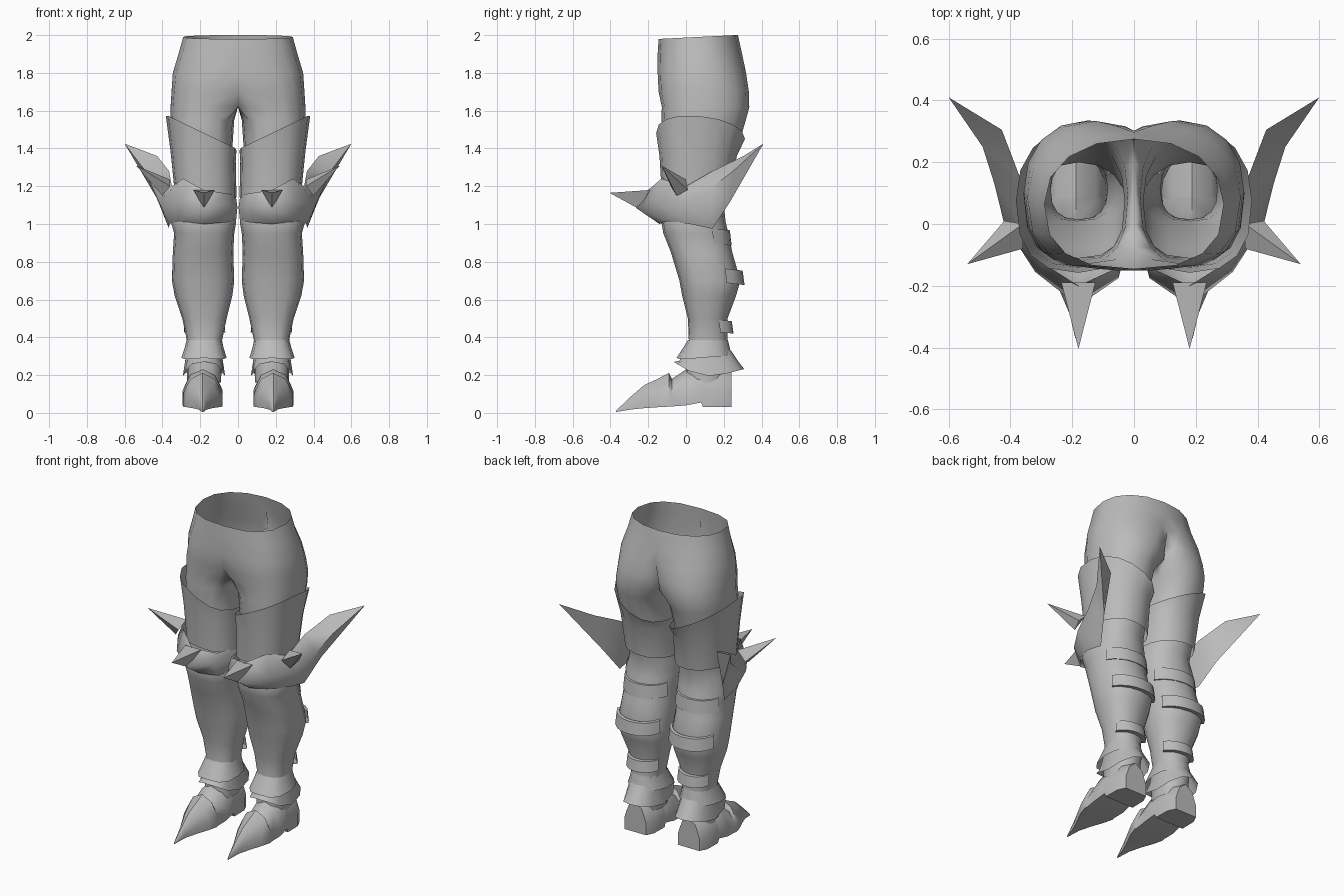
import bpy, bmesh, math

if "Cube" in bpy.data.objects:
    bpy.data.objects.remove(bpy.data.objects["Cube"])

steel = bpy.data.materials.new("grey_steel")
steel.diffuse_color = (0.5, 0.5, 0.5, 1)
steel.use_nodes = True
steel.node_tree.nodes["Principled BSDF"].inputs["Base Color"].default_value = steel.diffuse_color


def finish(name, bm, angle=50):
    """Turn a bmesh into a mirrored, smooth shaded part."""
    bmesh.ops.remove_doubles(bm, verts=bm.verts, dist=0.0005)
    bmesh.ops.recalc_face_normals(bm, faces=bm.faces)
    me = bpy.data.meshes.new(name)
    bm.to_mesh(me)
    bm.free()
    me.materials.append(steel)
    ob = bpy.data.objects.new(name, me)
    bpy.context.collection.objects.link(ob)
    m = ob.modifiers.new("other_side", 'MIRROR')
    m.merge_threshold = 0.001
    bpy.ops.object.select_all(action='DESELECT')
    ob.select_set(True)
    bpy.context.view_layer.objects.active = ob
    bpy.ops.object.shade_smooth_by_angle(angle=math.radians(angle))
    return ob


def loft(bm, rings, closed=True, caps=False):
    """Join rings of points with quads."""
    rows = [[bm.verts.new(p) for p in r] for r in rings]
    n = len(rows[0])
    for a, b in zip(rows, rows[1:]):
        for i in range(n if closed else n - 1):
            j = (i + 1) % n
            bm.faces.new((a[i], a[j], b[j], b[i]))
    if caps:
        bm.faces.new(rows[0])
        bm.faces.new(rows[-1])
    return rows


def ring(z, xin, xc, xout, yf, yb, fill=False, a0=0, a1=360, n=16):
    """Leg section, squarer in front; z may be a function of x and y.
    fill closes the front of the section flat towards the middle."""
    pts = []
    count = n if a1 - a0 == 360 else n + 1
    for i in range(count):
        a = math.radians(a0 + (a1 - a0) * i / n)
        c, s = math.cos(a), math.sin(a)
        power = 0.78 if s < 0 else 0.92
        c = math.copysign(abs(c) ** power, c) if abs(c) > 1e-6 else 0
        s = math.copysign(abs(s) ** power, s) if abs(s) > 1e-6 else 0
        x = max(0, xc + c * (xout - xc if c > 0 else xc - xin))
        y = (yf + yb) / 2 + s * (yb - yf) / 2
        if fill and c < 0 and s < -0.1:
            y = yf
        pts.append((x, y, z(x, y) if callable(z) else z))
    return pts


# Trousers and greaves: one shell from open waist to ankle
bm = bmesh.new()
loft(bm, [ring(*r) for r in (
    (lambda x, y: 1.987 + 0.05 * y, 0, 0, .29, -.145, .275),
    (1.9, 0, 0, .315, -.15, .297),
    (1.8, -.10, .06, .345, -.15, .318, True),
    (1.7, -.10, .12, .352, -.145, .333, True),
    (1.62, -.05, .15, .357, -.128, .335),
    (1.55, .02, .17, .357, -.13, .317),
    (1.4, .03, .18, .345, -.12, .272),
    (1.2, .025, .18, .32, -.11, .23),
    (1.1, .02, .18, .32, -.11, .2),
    (1.01, .01, .18, .355, -.13, .21),
    (.95, .02, .18, .338, -.12, .225),
    (.85, .025, .19, .345, -.08, .245),
    (.7, .02, .19, .35, -.035, .288),
    (.62, .03, .19, .335, -.02, .265),
    (.5, .06, .185, .295, .01, .22),
    (.38, .085, .18, .27, .015, .22),
    (.3, .085, .18, .27, 0, .23),
    (.16, .09, .18, .27, 0, .21))])
bmesh.ops.remove_doubles(bm, verts=bm.verts, dist=0.0005)
inner = [f for f in bm.faces if all(v.co.x < 0.0005 for v in f.verts)]
bmesh.ops.delete(bm, geom=inner, context='FACES')
finish("trousers_and_greaves", bm, 75)

# Thigh plates with a slanted upper rim
bm = bmesh.new()
loft(bm, [ring(*r) for r in (
    (lambda x, y: 1.395 + 0.48 * x - 0.1 * max(y, 0), .008, .18, .382, -.158, .312),
    (lambda x, y: 1.33 + 0.15 * x, .012, .18, .357, -.14, .268),
    (lambda x, y: 1.14 + 0.08 * x, .008, .18, .335, -.128, .238))])
finish("thigh_plate", bm)

# Knee guards sweeping back into wings: columns of top, middle, bottom
cols = [((.012, .02, 1.15), (.003, 0, 1.09), (.01, .02, 1.02)),
        ((.05, -.14, 1.16), (.05, -.175, 1.10), (.05, -.125, 1.01)),
        ((.18, -.20, 1.18), (.18, -.265, 1.085), (.18, -.14, 1.00)),
        ((.29, -.13, 1.24), (.32, -.155, 1.11), (.32, -.10, 1.015)),
        ((.35, 0, 1.20), (.42, 0, 1.12), (.365, .02, 1.00)),
        ((.365, .14, 1.28), (.452, .13, 1.19), (.365, .14, .975)),
        ((.428, .305, 1.36), (.49, .25, 1.28), (.42, .235, 1.12))]
bm = bmesh.new()
rows = loft(bm, cols, closed=False)
tip = bm.verts.new((.60, .41, 1.425))
t, m, b = rows[-1]
for f in ((t, m, tip), (m, b, tip), (b, t, tip)):
    bm.faces.new(f)
for p, q in zip(rows[4:], rows[5:]):
    bm.faces.new((p[0], q[0], q[2], p[2]))
finish("knee_wing", bm, 75)


def spike(name, base, point):
    bm = bmesh.new()
    vs = [bm.verts.new(p) for p in base]
    top = bm.verts.new(point)
    bm.faces.new(vs)
    for i in range(len(vs)):
        bm.faces.new((vs[i], vs[(i + 1) % len(vs)], top))
    finish(name, bm, 25)


# Spikes on the knee and on the outer side
spike("knee_spike", ((.125, -.19, 1.18), (.18, -.25, 1.08), (.235, -.19, 1.18)),
      (.18, -.405, 1.165))
spike("side_spike", ((.36, -.08, 1.20), (.40, -.05, 1.15), (.42, .01, 1.18), (.36, .0, 1.235)),
      (.54, -.13, 1.31))

# Straps wrapped round the back of the calf
for name, z0, z1, xin, xout, yf, yb, slope in (
        ("knee_strap", .89, .97, .02, .34, -.10, .232, -.1),
        ("calf_strap", .69, .765, .022, .35, -.03, .30, -.12),
        ("shin_strap", .425, .49, .062, .29, .0, .242, -.1)):
    bm = bmesh.new()
    rings = []
    for z, off in ((z1, -.02), (z1, 0), (z0, .01), (z0, -.02)):
        rings.append(ring(lambda x, y, z=z: z + slope * (y - .2), xin - off / 2, .185,
                          xout + off / 2, yf, yb + off, False, 24, 156, 8))
    loft(bm, rings, closed=False)
    finish(name, bm, 35)

# Flared ankle cuffs, the lower one rising to a point in front and behind
bm = bmesh.new()
loft(bm, [ring(*r, n=12) for r in (
    (.385, .085, .18, .272, .01, .222),
    (.345, .077, .18, .282, -.015, .232),
    (lambda x, y: .285 + .08 * max(y, 0) + .1 * max(0, .06 - abs(x - .18)) * (y < 0),
     .06, .18, .30, -.05, .24))])
finish("upper_ankle_cuff", bm)
bm = bmesh.new()
loft(bm, [ring(*r, n=12) for r in (
    (.33, .085, .18, .272, -.01, .238),
    (.275, .08, .18, .28, -.035, .275),
    (lambda x, y: .195 + .6 * max(0, .06 - y) + .25 * max(0, y - .16),
     .068, .18, .292, -.065, .308))])
finish("lower_ankle_cuff", bm)


# Boots with pointed toe caps: y, half width, bottom, top
def boot_section(y, w, zb, zt, x=.187):
    h = zt - zb
    half = ((w, 0), (w, .4), (.62 * w, .82))
    pts = [(x + px, y, zb + k * h) for px, k in half] + [(x, y, zt)]
    return pts + [(x - px, y, zb + k * h) for px, k in reversed(half)]


bm = bmesh.new()
loft(bm, [boot_section(*s) for s in (
    (-.37, .003, .005, .012), (-.29, .022, .018, .088), (-.22, .052, .025, .148),
    (-.15, .085, .03, .18), (-.09, .104, .033, .212), (-.075, .10, .034, .18),
    (0, .106, .04, .23), (.08, .10, .055, .25), (.09, .10, .03, .25),
    (.19, .098, .03, .24), (.24, .075, .03, .22))], caps=True)
finish("boot", bm, 45)
